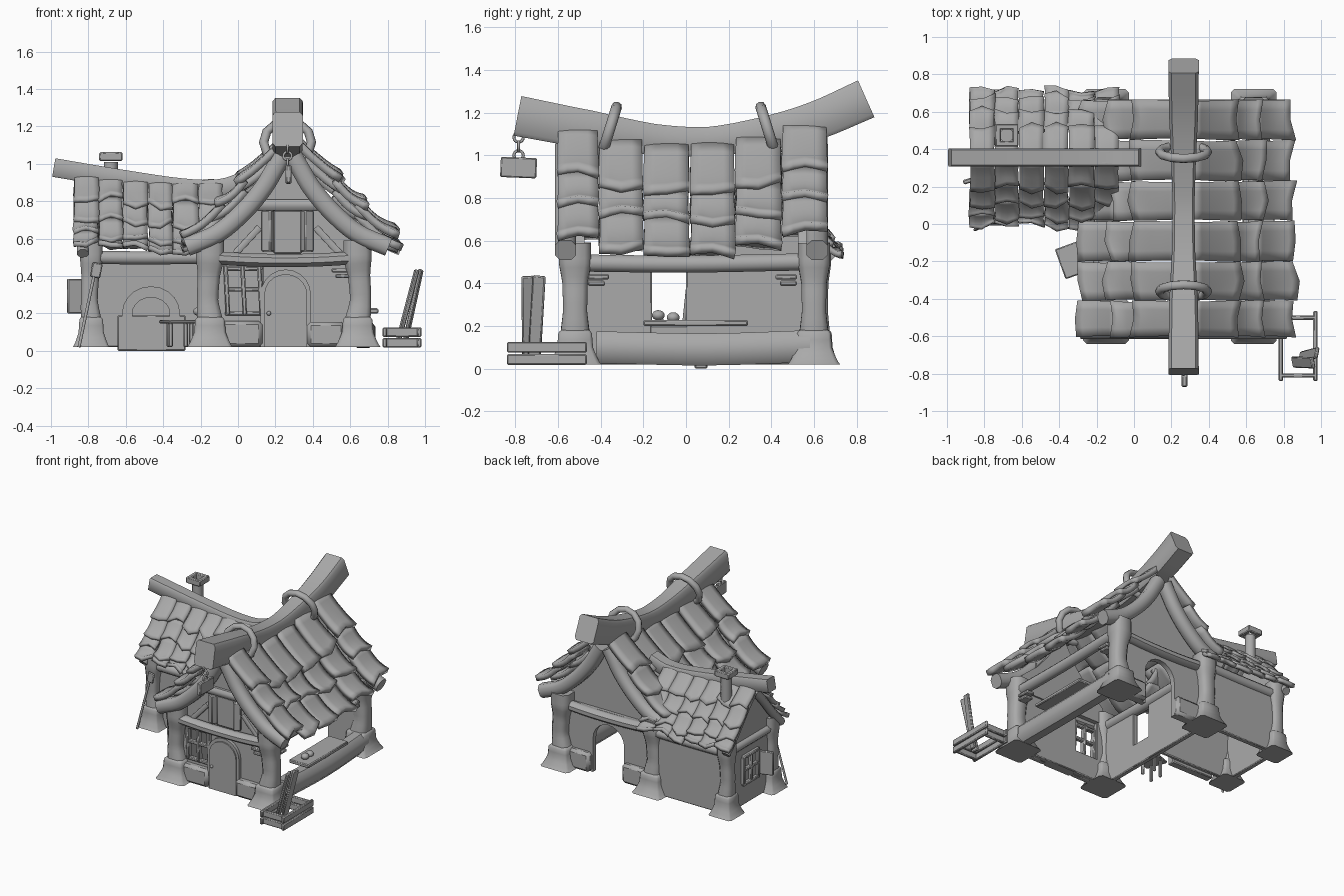
import bpy, bmesh, math, random
from mathutils import Vector

random.seed(4)
if "Cube" in bpy.data.objects:
    bpy.data.objects.remove(bpy.data.objects["Cube"])

clay = bpy.data.materials.new("plain_grey")
clay.use_nodes = True
clay.diffuse_color = (0.4, 0.4, 0.4, 1)
clay.node_tree.nodes["Principled BSDF"].inputs["Base Color"].default_value = clay.diffuse_color


def finish(name, mesh_data):
    bmesh.ops.recalc_face_normals(mesh_data, faces=mesh_data.faces)
    mesh = bpy.data.meshes.new(name)
    mesh_data.to_mesh(mesh)
    mesh_data.free()
    mesh.materials.append(clay)
    obj = bpy.data.objects.new(name, mesh)
    bpy.context.collection.objects.link(obj)
    bpy.ops.object.select_all(action='DESELECT')
    obj.select_set(True)
    bpy.context.view_layer.objects.active = obj
    bpy.ops.object.shade_smooth_by_angle(angle=math.radians(46))
    return obj


def box(name, x, y, z, turn=(0, 0, 0), bevel=0.006):
    """Bevelled block from (low, high) ranges, turned about its centre."""
    bm = bmesh.new()
    bmesh.ops.create_cube(bm, size=1)
    size = Vector([r[1] - r[0] for r in (x, y, z)])
    bmesh.ops.scale(bm, vec=size, verts=bm.verts)
    obj = finish(name, bm)
    obj.location = [(r[0] + r[1]) / 2 for r in (x, y, z)]
    obj.rotation_euler = turn
    mod = obj.modifiers.new("soft_edges", 'BEVEL')
    mod.width = bevel


def prism(name, outline, axis, low, high):
    """Extrude a 2D outline along the x or y axis."""
    bm = bmesh.new()
    place = (lambda a, b: (low, a, b)) if axis == 'x' else (lambda a, b: (a, low, b))
    face = bm.faces.new([bm.verts.new(place(a, b)) for a, b in outline])
    out = bmesh.ops.extrude_face_region(bm, geom=[face])
    move = Vector((high - low, 0, 0)) if axis == 'x' else Vector((0, high - low, 0))
    bmesh.ops.translate(bm, vec=move, verts=[v for v in out["geom"] if isinstance(v, bmesh.types.BMVert)])
    finish(name, bm)


def smooth_path(pts, steps):
    pts = [Vector(p) for p in pts]
    ext = [2 * pts[0] - pts[1]] + pts + [2 * pts[-1] - pts[-2]]
    out = []
    for a, b, c, d in zip(ext, ext[1:], ext[2:], ext[3:]):
        for i in range(steps):
            t = i / steps
            out.append(b + (c - a) * t / 2 + (2 * a - 5 * b + 4 * c - d) * t * t / 2
                       + (3 * b - a - 3 * c + d) * t ** 3 / 2)
    return out + [pts[-1]]


def beam(name, pts, width, height, side, corner=0.3, scales=None, steps=4):
    """Sweep a chamfered section along a path; width runs along side."""
    path = smooth_path(pts, steps)
    k = 0.5 - corner
    section = [(.5, k), (k, .5), (-k, .5), (-.5, k), (-.5, -k), (-k, -.5), (k, -.5), (.5, -k)]
    bm, rings = bmesh.new(), []
    for i, p in enumerate(path):
        tan = (path[min(i + 1, len(path) - 1)] - path[max(i - 1, 0)]).normalized()
        s = Vector(side)
        s = (s - tan * s.dot(tan)).normalized()
        up = s.cross(tan)
        f = 1
        if scales:
            j = min(i // steps, len(scales) - 2)
            f = scales[j] + (scales[j + 1] - scales[j]) * (i / steps - j)
        rings.append([bm.verts.new(p + s * a * width * f + up * b * height * f) for a, b in section])
    for r, q in zip(rings, rings[1:]):
        for i in range(8):
            bm.faces.new((r[i], r[i - 1], q[i - 1], q[i]))
    bm.faces.new(rings[0])
    bm.faces.new(rings[-1])
    finish(name, bm)


def ring(name, centre, radius, tube, turn, stretch=1.0, sides=16):
    bpy.ops.mesh.primitive_torus_add(location=centre, rotation=turn, major_radius=radius, minor_radius=tube,
                                     major_segments=sides, minor_segments=8)
    obj = bpy.context.object
    obj.name = name
    obj.scale.y = stretch
    obj.data.materials.append(clay)
    bpy.ops.object.shade_smooth()


def ball(name, centre, radius, squash):
    bpy.ops.mesh.primitive_uv_sphere_add(segments=12, ring_count=8, radius=radius, location=centre)
    obj = bpy.context.object
    obj.name = name
    obj.scale.z = squash
    obj.data.materials.append(clay)
    bpy.ops.object.shade_smooth()


def height_at(profile, d):
    for (a, za), (b, zb) in zip(profile, profile[1:]):
        if d <= b or (b, zb) == profile[-1]:
            return za + (zb - za) * (d - a) / (b - a)


def tiles(name, edges, rows, profile, place, lift_at, thick):
    """Both slopes of overlapping wavy slabs, column by column."""
    bm = bmesh.new()
    for a0, a1 in zip(edges, edges[1:]):
        rise = lift_at((a0 + a1) / 2)
        for s in (-1, 1):
            for d0, d1 in rows:
                skew, bow = random.uniform(-.015, .015), random.choice((-.015, .01, .025))
                shift = random.uniform(-.01, .01)
                grid = []
                for v in range(7):
                    line = []
                    for u in range(5):
                        c = u / 2 - 1
                        t = v / 6
                        d = d0 + (d1 - d0 + shift + skew * c + bow * (1 - abs(c))) * t
                        a = (a0 + a1) / 2 + (a1 - a0) * c * (.465 + .03 * t) + shift * math.sin(t * 3) * .5
                        lip = t * t * 1.1 - 0.3 - 0.3 * math.sin(t * math.pi)
                        z = height_at(profile, d) + rise + thick * lip + .006 * (1 - c * c)
                        line.append(bm.verts.new(place(a, s * d, z)))
                    grid.append(line)
                for r, q in zip(grid, grid[1:]):
                    for i in range(4):
                        bm.faces.new((r[i], r[i + 1], q[i + 1], q[i]))
    mod = finish(name, bm).modifiers.new("slab", 'SOLIDIFY')
    mod.thickness, mod.offset = thick, 0


# Main roof
MID = 0.265
slope = [(.03, 1.05), (.15, .935), (.3, .77), (.45, .62), (.62, .465)]
tiles("main_roof_tiles", [-.605, -.41, -.2, .018, .23, .45, .665], [(.03, .28), (.24, .41), (.36, .57)],
      slope, lambda a, d, z: (MID + .012 + d, a, z), lambda a: .1 * (a / .55) ** 2, .04)
beam("main_ridge_beam", [(MID, -.79, 1.185), (MID, -.45, 1.12), (MID, -.15, 1.075), (MID, .1, 1.065),
     (MID, .35, 1.1), (MID, .6, 1.16), (MID, .845, 1.265)], .155, .18, (1, 0, 0), .1, [1.05, 1, .8, .75, .85, 1, 1.05])
for y, lean in ((-.36, -.3), (.385, .3)):
    ring("ridge_band", (MID, y, 1.115), .128, .025, (math.pi / 2 + lean, 0, 0), .93, 12)

# Wing roof
WING = 0.355
wing_slope = [(.02, .91), (.12, .81), (.22, .685), (.3, .59), (.4, .485)]
tiles("wing_roof_tiles", [-.88, -.745, -.615, -.48, -.35, -.21, -.08], [(.02, .16), (.13, .25), (.22, .32), (.29, .365)],
      wing_slope, lambda a, d, z: (a, WING + d, z), lambda a: .04 * ((a + .25) / .6) ** 2, .027)
beam("wing_ridge_beam", [(-.985, WING, .98), (-.63, WING, .92), (-.3, WING, .872), (-.1, WING, .868),
     (.04, WING, .91)], .095, .1, (0, 1, 0), .08)

# Gable boards and gable walls
gable = [(.03, 1.04), (.07, .97), (.13, .87), (.23, .75), (.37, .63), (.54, .555)]
for y in (-.565, .615):
    for s in (-1, 1):
        beam("main_gable_board", [(MID + s * d, y, z) for d, z in gable], .1, .1, (0, 1, 0), .25)
    half = gable[:-1] + [(.42, .5)]
    prism("main_gable_wall", [(MID + d, z) for d, z in half] + [(MID - d, z) for d, z in half[::-1]],
          'y', y + (.05 if y < 0 else -.09), y + (.09 if y < 0 else -.05))
wing_gable = [(.01, .88), (.1, .79), (.2, .67), (.28, .58), (.34, .52)]
for s in (-1, 1):
    beam("wing_gable_board", [(-.83, WING + s * d, z) for d, z in wing_gable], .06, .06, (1, 0, 0))
wing_half = wing_gable[:-1] + [(.28, .48)]
prism("wing_gable_wall", [(WING + d, z) for d, z in wing_half] + [(WING - d, z) for d, z in wing_half[::-1]],
      'x', -.8, -.77)


# Posts with flared feet
def post(x, y, size, bend):
    path = [(x, y, .16), (x + bend, y, .27), (x + bend / 2, y, .4), (x, y, .49), (x, y, .59)]
    beam("post", path, size, size, (1, 0, 0), .2, [1.1, .9, .95, 1.2, 1.2])
    beam("post_foot", [(x, y, .02), (x, y, .045), (x, y, .1), (x, y, .165), (x, y, .18)], size * 1.4, size * 1.4,
         (1, 0, 0), .08, [1.4, 1.22, .96, .9, .75], 2)


for y in (-.52, .6):
    post(-.15, y, .125, -.012)
    post(.64, y, .125, .015)
for y in (.09, .62):
    post(-.785, y, .1, -.01)

# Horizontal logs
for y in (-.55, .6):
    beam("cross_log", [(-.17, y, .5), (.1, y, .485), (.4, y, .485), (.66, y, .5)], .08, .07, (0, 1, 0))
for x in (-.15, .65):
    beam("eave_log", [(x, -.5, .495), (x, 0, .49), (x, .54, .5)], .08, .08, (1, 0, 0))
beam("sill_log", [(.66, -.42, .1), (.67, .1, .09), (.66, .58, .105)], .13, .15, (1, 0, 0), .25)
for y in (.08, .63):
    beam("wing_eave_log", [(-.83, y, .5), (-.5, y, .497), (-.15, y, .5)], .07, .07, (0, 1, 0))
beam("wing_side_log", [(-.8, .05, .5), (-.8, .66, .5)], .06, .06, (1, 0, 0))
beam("gable_tie", [(.05, -.53, .78), (.48, -.53, .78)], .05, .06, (0, 1, 0))
for s in (-1, 1):
    beam("gable_brace", [(MID + s * .15, -.53, .66), (MID + s * .28, -.53, .52)], .03, .035, (0, 1, 0), .1)

# Front wall, door and window
box("front_wall_right", (.13, .64), (-.52, -.48), (.02, .5))
box("front_wall_low", (-.14, .14), (-.52, -.48), (.02, .2))
box("front_wall_left", (-.14, -.06), (-.52, -.48), (.02, .5))
box("stone_footing", (-.1, .13), (-.57, -.5), (.02, .16), bevel=.02)
box("stone_footing", (.37, .57), (-.57, -.5), (.02, .155), bevel=.02)


def arch(x, half, spring, top, base=.02):
    curve = [t * math.pi / 10 for t in range(11)]
    return [(x + half, base)] + [(x + half * math.cos(t), spring + (top - spring) * math.sin(t))
                                 for t in curve] + [(x - half, base)]


prism("door_frame", arch(.255, .135, .3, .435), 'y', -.545, -.51)
prism("door", arch(.255, .115, .3, .41), 'y', -.555, -.53)
ball("door_knob", (.165, -.562, .2), .012, 1)
for x in (-.06, .03, .12):
    box("window_upright", (x - .012, x + .012), (-.545, -.5), (.19, .46), (0, -.05, 0))
for z in (.2, .33, .44):
    box("window_bar", (-.07, .13), (-.54, -.505), (z - .012, z + .012))
for s in (-1, 1):
    box("gable_shutter", sorted((MID + s * .075, MID + s * .13)), (-.56, -.5), (.53, .75), (0, 0, s * .5))
box("gable_window", (.19, .34), (-.535, -.5), (.52, .75))
for i, z in enumerate((.4, .43)):
    box("log_bracket", (.52 - i * .02, .6), (-.56, -.5), (z - .012, z + .012))
    for y, s in ((-.46, 1), (.52, -1)):
        box("log_bracket", (.62, .69), sorted((y, y + s * (.08 + i * .02))), (z - .012, z + .012))

# Back wall with arched passage, side walls, wing walls
opening = arch(.255, .135, .28, .42)
prism("back_wall", [(.64, .02)] + opening + [(-.15, .02), (-.15, .52), (.64, .52)], 'y', .55, .59)
box("stone_footing", (-.1, .12), (.56, .63), (.02, .17), bevel=.02)
box("stone_footing", (.4, .58), (.56, .63), (.02, .17), bevel=.02)
box("left_wall_front", (-.17, -.13), (-.5, -.16), (.02, .5))
box("left_wall_back", (-.17, -.13), (0, .58), (.02, .5))
box("left_wall_low", (-.17, -.13), (-.17, .01), (.02, .2))
box("wing_front_wall", (-.78, -.15), (.1, .13), (.02, .5))
box("wing_back_wall", (-.78, -.15), (.6, .64), (.02, .5))
box("wing_left_wall", (-.8, -.76), (.1, .63), (.02, .5))
for y in (.27, .36, .45):
    box("wing_window_upright", (-.825, -.79), (y - .012, y + .012), (.19, .4))
for z in (.19, .3, .4):
    box("wing_window_bar", (-.825, -.79), (.26, .46), (z - .012, z + .012))
box("wing_shutter", (-.915, -.81), (.225, .25), (.2, .385), (0, 0, .3))

# Oven front
box("oven_base", (-.645, -.28), (.04, .1), (0, .19))
rim = arch(-.465, .155, .2, .345, .18)
mouth = arch(-.465, .1, .2, .285, .18)
prism("oven_arch", rim + mouth[::-1], 'y', .035, .1)

# Benches, shelf and loaves
box("counter", (-.4, -.22), (-.27, -.1), (.145, .165), (0, 0, .35))
for x, y in ((-.36, -.24), (-.25, -.2), (-.37, -.15), (-.28, -.11)):
    box("counter_leg", (x - .012, x + .012), (y - .012, y + .012), (.02, .15))
box("side_shelf", (.58, .75), (-.2, .29), (.2, .228))
for place in ((.67, -.13, .25), (.66, -.06, .24), (-.21, -.12, .21), (-.19, -.2, .2)):
    ball("loaf", place, .03, .8)

# Chimney with open cap
beam("chimney", [(-.68, .475, .8), (-.68, .475, 1.01)], .075, .075, (1, 0, 0))
for s in (-1, 1):
    box("chimney_cap", sorted((-.68 + s * .03, -.68 + s * .062)), (.415, .535), (1.015, 1.062))
    box("chimney_cap", (-.74, -.62), sorted((.475 + s * .03, .475 + s * .06)), (1.015, 1.062))

# Hanging sign and chain
box("hanging_sign", (.255, .285), (-.87, -.7), (.895, .99), (-.04, 0, 0))
for i in range(3):
    ring("chain_link", (MID, -.785, 1.0 + i * .042), .022, .007, (0, math.pi / 2, i * math.pi / 2))

# Crate with leaning planks
for z in (.043, .1):
    for x in (.785, .97):
        box("crate_side", (x - .012, x + .012), (-.84, -.465), (z - .025, z + .025))
    for y in (-.81, -.5):
        box("crate_end", (.78, .975), (y - .012, y + .012), (z - .025, z + .025))
box("leaning_plank", (.895, .915), (-.77, -.71), (.03, .44), (.06, .25, .2))
box("leaning_plank", (.925, .945), (-.73, -.67), (.03, .44), (-.1, .2, -.2))

# Baker's shovel leaning on the wing post
beam("shovel_handle", [(-.85, -.03, .02), (-.77, .01, .4)], .016, .016, (0, 1, 0))
box("shovel_blade", (-.785, -.73), (0, .015), (.39, .47), (0, .2, 0))
